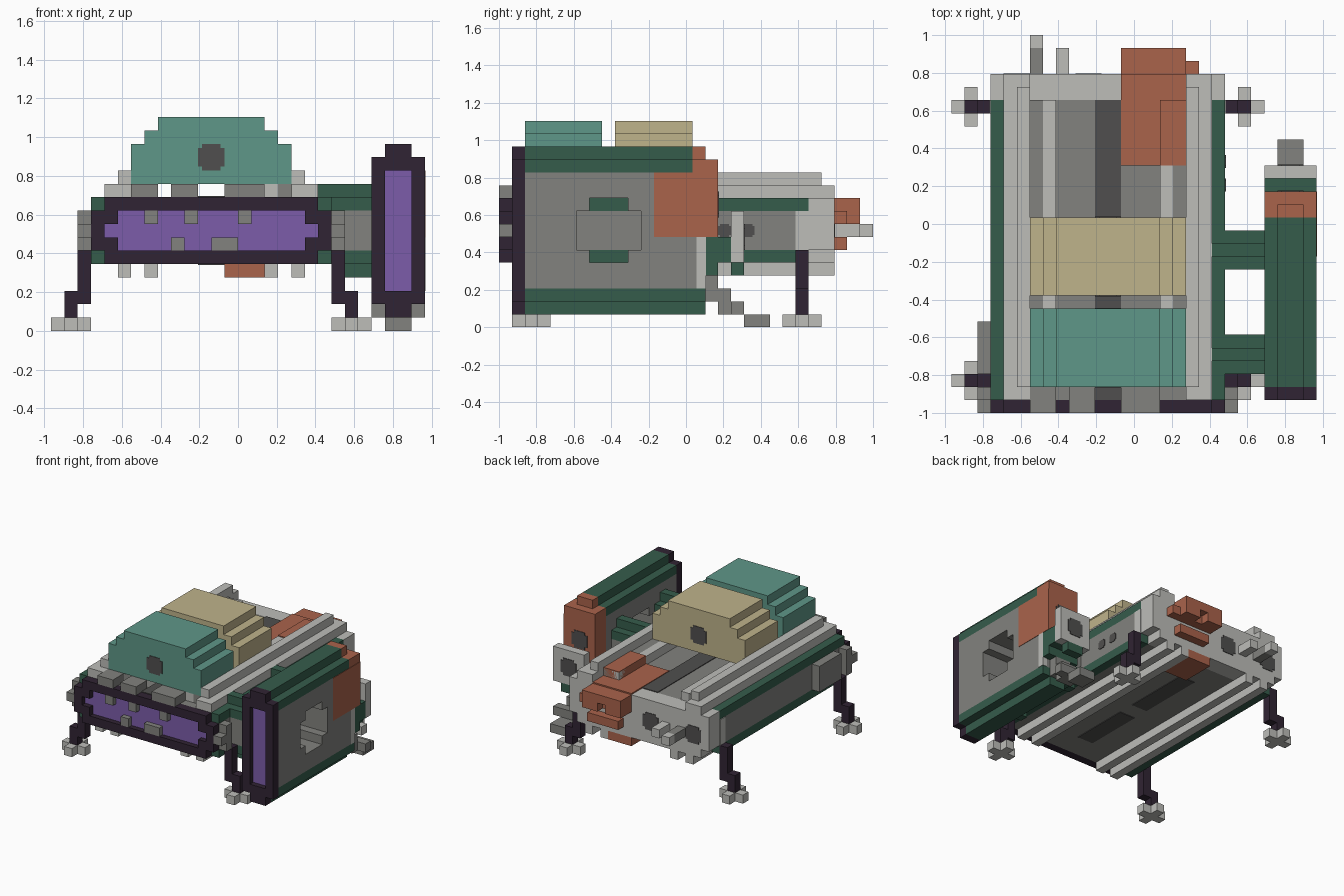
import bpy
import bmesh

cube = bpy.data.objects.get("Cube")
if cube:
    bpy.data.objects.remove(cube, do_unlink=True)

UNIT = 2 / 29  # one block


def material(name, hex_code):
    def linear(c):
        return c / 12.92 if c <= 0.04045 else ((c + 0.055) / 1.055) ** 2.4
    rgb = [linear(v / 255) for v in bytes.fromhex(hex_code)]
    mat = bpy.data.materials.new(name)
    mat.use_nodes = True
    mat.diffuse_color = (*rgb, 1)
    mat.node_tree.nodes["Principled BSDF"].inputs["Base Color"].default_value = (*rgb, 1)
    return mat


grey = material("mid_grey", "82827E")
light = material("light_grey", "BDBDB9")
dark = material("plum_black", "302433")
purple = material("purple", "7C5CAA")
green = material("dark_green", "355C4B")
teal = material("teal", "5F9788")
tan = material("tan", "BFB38B")
rust = material("rust_orange", "AA634B")
charcoal = material("charcoal", "504F4E")


def blocks(name, mat, *boxes):
    """One object from boxes given as x, y and z ranges in block units."""
    bm = bmesh.new()
    for x0, x1, y0, y1, z0, z1 in boxes:
        made = bmesh.ops.create_cube(bm, size=1)["verts"]
        for v in made:
            v.co.x = ((x1 if v.co.x > 0 else x0) - 14) * UNIT
            v.co.y = (y1 if v.co.y > 0 else y0) * UNIT - 1
            v.co.z = (z1 if v.co.z > 0 else z0) * UNIT
    mesh = bpy.data.meshes.new(name)
    bm.to_mesh(mesh)
    bm.free()
    mesh.materials.append(mat)
    obj = bpy.data.objects.new(name, mesh)
    bpy.context.collection.objects.link(obj)
    return obj


def mirror_x(boxes, total=24):
    """Add copies mirrored about the middle of the main deck."""
    return list(boxes) + [(total - b[1], total - b[0], *b[2:]) for b in boxes]


def vent(name, x, y, z, axis):
    """Thin dark vent plate with clipped corners, two blocks across."""
    shapes = ((1, .7), (.7, 1))
    t = .06
    if axis == "y":
        parts = [(x - a, x + a, y - t, y + t, z - b, z + b) for a, b in shapes]
    else:
        parts = [(x - t, x + t, y - a / 2, y + a / 2, z - b / 2, z + b / 2) for a, b in shapes]
    blocks(name, charcoal, *parts)


# Main deck
blocks("deck_body", grey, (4, 20, 1, 24, 5, 10))
blocks("deck_side_panels", grey, *mirror_x([(3, 4, 1, 24, 6, 9)]))
blocks("deck_side_rails", green, *mirror_x([(3, 4, 1, 24, 9, 10), (3, 4, 1, 24, 5, 6)]))
blocks("deck_top_rails", light, *mirror_x([(4, 6, 1, 26, 10, 11), (5, 6, 2, 25, 11, 12)]))
blocks("deck_inner_light_strips", light, *mirror_x([(7, 8, 2, 24, 10, 11)]))
blocks("deck_inner_grey_strips", grey, *mirror_x([(6, 7, 2, 24, 10, 11)]))
blocks("deck_under_rails", light, *mirror_x([(5, 6, 1, 26, 4, 5), (7, 8, 1, 26, 4, 5)]))
blocks("deck_floor_slot", charcoal, (11, 13, 1, 24, 9.5, 10.08))
blocks("deck_under_slots", charcoal, (11, 13, 4, 11, 4.93, 5.5), (11, 13, 13, 21, 4.93, 5.5))

# Back plate with prongs
blocks("back_plate", light, (3, 21, 24, 26, 6, 10), (4, 20, 24, 26, 5, 6))
blocks("back_prongs", light, (6, 7, 28, 29, 7, 8), (8, 9, 26, 28, 7, 8))
blocks("back_prong_shaft", grey, (6, 7, 26, 28, 7, 8))
vent("back_vent_left", 10.5, 26, 7.5, "y")
vent("back_vent_right", 5, 26, 7.5, "y")
for y in (17.5, 19.3):
    vent("side_vent", 21, y, 7.5, "x")

# Front frame, purple panel and studs
blocks("front_frame", dark, (4, 20, 0, 1, 9, 10), (4, 20, 0, 1, 5, 6),
       *mirror_x([(3, 4, 0, 1, 6, 9), (4, 5, 0, 1, 6, 7), (4, 5, 0, 1, 8, 9)]))
blocks("front_purple_panel", purple, (4, 20, .6, 1, 6, 9))
studs = [(x, x + 1, 0, 1, 8, 9) for x in (7, 10, 14, 19)]
blocks("front_studs", grey, *studs, (9, 10, 0, 1, 6, 7), (12, 14, 0, 1, 6, 7))
blocks("front_top_studs", grey, *[(a, b, 0, 2, 10, 11) for a, b in ((6, 8), (9, 11), (13, 16))])
blocks("front_side_studs", grey, *mirror_x([(2, 3, 0, 1, 7, 8), (2, 3, 1, 2, 6, 9)]),
       (2, 3, 3, 7, 6, 9))

# Stepped pods on the deck
for name, mat, y0, y1 in (("front_pod", teal, 2, 8), ("rear_pod", tan, 9, 15)):
    blocks(name, mat, (6, 18, y0, y1, 11, 14), (7, 17, y0, y1, 14, 15),
           (8, 16, y0, y1, 15, 16), (17, 18, y0, y1, 10, 11))
    for y in (y0, y1):
        vent(name + "_vent", 12, y, 13, "y")

# Rust patch over the rear edge
blocks("rust_patch", rust, (13, 18, 19, 26, 9, 10.15), (16, 18, 19, 24, 10, 11.1),
       (13, 16, 22, 26, 4, 9))
blocks("rust_overhang", rust, (13, 18, 26, 28, 9, 10), (13, 19, 26, 27, 8, 9),
       (13, 15, 27, 28, 8, 9), (16, 18, 27, 28, 8, 9), (14, 18, 26, 27, 6, 7))

# Legs with cross-shaped feet
for place, y in (("front", 2), ("back", 23)):
    blocks(place + "_legs", dark, *mirror_x([(2, 3, y, y + 1, 2, 6), (1, 2, y, y + 1, 1, 3)]))
    blocks(place + "_feet", light, *mirror_x([(0, 3, y, y + 1, 0, 1), (1, 2, y - 1, y + 2, 0, 1)]))
blocks("back_leg_brackets", light, *mirror_x([(2.92, 3, 23, 24, 6, 9)]))

# Connectors between deck and side module
for y in (3, 11):
    blocks("connector_shell", green, (21, 24, y, y + 3, 9, 10), (20, 24, y + 1, y + 2, 10, 11),
           (21, 24, y, y + 3, 5, 6), (21, 24, y + 1, y + 2, 4, 5))
    blocks("connector_core", grey, (21, 24, y, y + 3, 6, 9))

# Tall side module with an opening through it
blocks("module_walls", grey, (24, 28, 2, 6, 3, 12), (24, 28, 11, 16, 3, 12),
       (24, 28, 6, 7, 3, 6), (24, 28, 10, 11, 3, 6), (24, 28, 6, 7, 9, 12),
       (24, 28, 10, 11, 9, 12), (24, 28, 7, 10, 3, 5), (24, 28, 7, 10, 10, 12))
blocks("module_green_caps", green, (24, 28, 2, 15, 12, 13), (25, 27, 2, 15, 13, 14),
       (24, 28, 2, 16, 2, 3), (25, 27, 2, 16, 1, 2))
blocks("module_frame", dark, (24, 25, 1, 2, 2, 13), (27, 28, 1, 2, 2, 13),
       (25, 27, 1, 2, 12, 14), (25, 27, 1, 2, 1, 3))
blocks("module_purple_panel", purple, (25, 27, 1.6, 2, 3, 12))

# Rear end of the side module
blocks("module_rust_cap", rust, (24, 28, 15, 17, 7, 13), (25, 27, 15, 16, 13, 14),
       (27.5, 28.05, 12, 17, 7, 12))
vent("module_rust_vent", 26, 17, 9.5, "y")
blocks("module_rear_strip", light, (27.5, 28.05, 15.3, 16.05, 3, 7))
blocks("module_rear_block", green, (24, 28, 16, 17, 4, 7), (24, 28, 17, 18, 5, 7),
       (25, 27, 18, 19, 4, 5))
blocks("module_rear_plate", light, (24, 28, 18, 19, 5, 9))
vent("module_plate_vent", 26, 19, 7, "y")
blocks("module_chute", grey, (25, 27, 16, 17, 2, 4), (25, 27, 17, 18, 1, 3),
       (24, 28, 18, 19, 1, 2), (25, 27, 19, 21, 0, 1))
